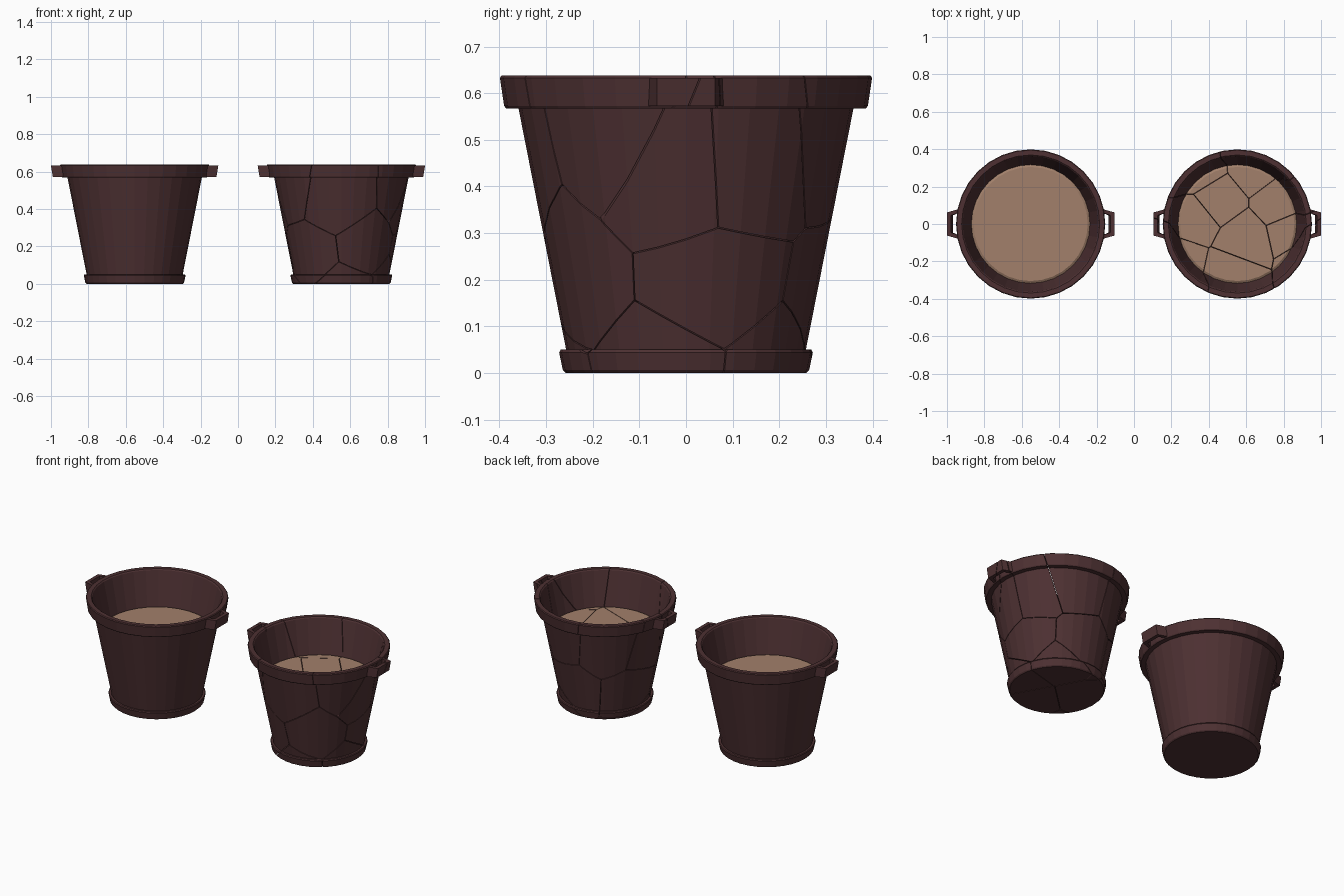
import bpy, bmesh
from math import cos, sin, pi
from mathutils import Vector

if "Cube" in bpy.data.objects:
    bpy.data.objects.remove(bpy.data.objects["Cube"])

SIDES = 32
OFFSET = 0.5525   # distance of each pot from the middle
GAP = 0.0013      # half width of the cracks


def material(name, rgb):
    m = bpy.data.materials.new(name)
    m.diffuse_color = (*rgb, 1)
    m.use_nodes = True
    m.node_tree.nodes["Principled BSDF"].inputs["Base Color"].default_value = m.diffuse_color
    return m


CLAY = material("dark_clay", (0.075, 0.03, 0.032))
SOIL = material("soil", (0.36, 0.215, 0.145))

# Outline from the foot, over the rim, down the inside to the soil
PROFILE = [(.258, 0), (.264, .006), (.272, .044), (.269, .05), (.257, .05),
           (.359, .567), (.386, .567), (.390, .573), (.399, .633), (.395, .638),
           (.369, .638), (.363, .632), (.317, .425), (.305, .432)]


def pot_mesh():
    bm = bmesh.new()
    rings = [[bm.verts.new((r * cos(2 * pi * i / SIDES), r * sin(2 * pi * i / SIDES), z))
              for i in range(SIDES)] for r, z in PROFILE]
    for k in range(len(rings) - 1):
        a, b = rings[k], rings[k + 1]
        for i in range(SIDES):
            j = (i + 1) % SIDES
            f = bm.faces.new((a[i], a[j], b[j], b[i]))
            f.material_index = int(k == len(rings) - 2)
    bm.faces.new(rings[0][::-1])
    bm.faces.new(rings[-1]).material_index = 1
    bmesh.ops.recalc_face_normals(bm, faces=bm.faces)
    return bm


# Loop handle: rectangular bar following a bent path, narrower at the bottom
def handle_mesh(side):
    bm = bmesh.new()
    outer = [(.383, -.080), (.4475, -.062), (.4475, .062), (.383, .080)]
    inner = [(.383, -.060), (.426, -.046), (.426, .046), (.383, .060)]
    rings = []
    for n, ((xo, yo), (xi, yi)) in enumerate(zip(outer, inner)):
        d = .010 if n in (1, 2) else 0
        rings.append([bm.verts.new((side * x, y, z)) for x, y, z in (
            (xo - d, yo, .572), (xo, yo, .632), (xi, yi, .632), (xi - d, yi, .572))])
    for a, b in zip(rings, rings[1:]):
        for i in range(4):
            j = (i + 1) % 4
            bm.faces.new((a[i], a[j], b[j], b[i]))
    bm.faces.new(rings[0])
    bm.faces.new(rings[-1])
    bmesh.ops.recalc_face_normals(bm, faces=bm.faces)
    return bm


# Keep only the part of a solid nearest to one seed, closing each cut
def cut_to_cell(bm, seed, seeds):
    for other in seeds:
        if other is seed or not bm.verts:
            continue
        n = (other - seed).normalized()
        res = bmesh.ops.bisect_plane(
            bm, geom=bm.verts[:] + bm.edges[:] + bm.faces[:], dist=1e-6,
            plane_co=(seed + other) / 2 - n * GAP, plane_no=n, clear_outer=True)
        edges = [e for e in res["geom_cut"]
                 if isinstance(e, bmesh.types.BMEdge) and e.is_boundary]
        if edges:
            bmesh.ops.triangle_fill(bm, edges=edges, use_beauty=True, normal=n)
    if bm.faces:
        bmesh.ops.recalc_face_normals(bm, faces=bm.faces)


def make_object(name, parts, x):
    mesh = bpy.data.meshes.new(name)
    joined = bmesh.new()
    for bm in parts:
        tmp = bpy.data.meshes.new("tmp")
        bm.to_mesh(tmp)
        bm.free()
        joined.from_mesh(tmp)
        bpy.data.meshes.remove(tmp)
    if joined.faces:
        joined.to_mesh(mesh)
        mesh.materials.append(CLAY)
        mesh.materials.append(SOIL)
        ob = bpy.data.objects.new(name, mesh)
        ob.location.x = x
        bpy.context.collection.objects.link(ob)
    joined.free()


def parts():
    return [pot_mesh(), handle_mesh(1), handle_mesh(-1)]


# Whole pot
make_object("whole_pot", parts(), -OFFSET)

# Cracked pot: pieces around seed points, upper ring then lower ones
SEEDS = [Vector(s) for s in (
    (.03, -.09, .43), (-.12, .117, .44), (-.218, .038, .43), (.242, .111, .44),
    (.30, -.03, .42), (.38, -.16, .46), (-.033, -.257, .44), (-.30, -.20, .50),
    (.10, .30, .50), (-.22, .28, .45),
    (.12, -.20, .20), (-.15, -.18, .17), (.22, .05, .19), (.02, .20, .18),
    (-.22, .10, .16),
    (.02, -.15, .0), (.20, -.05, .01), (.14, .17, .0), (-.14, .02, -.02))]
for i, seed in enumerate(SEEDS):
    pieces = parts()
    for bm in pieces:
        cut_to_cell(bm, seed, SEEDS)
    make_object(f"cracked_pot_piece_{i + 1:02d}", pieces, OFFSET)
